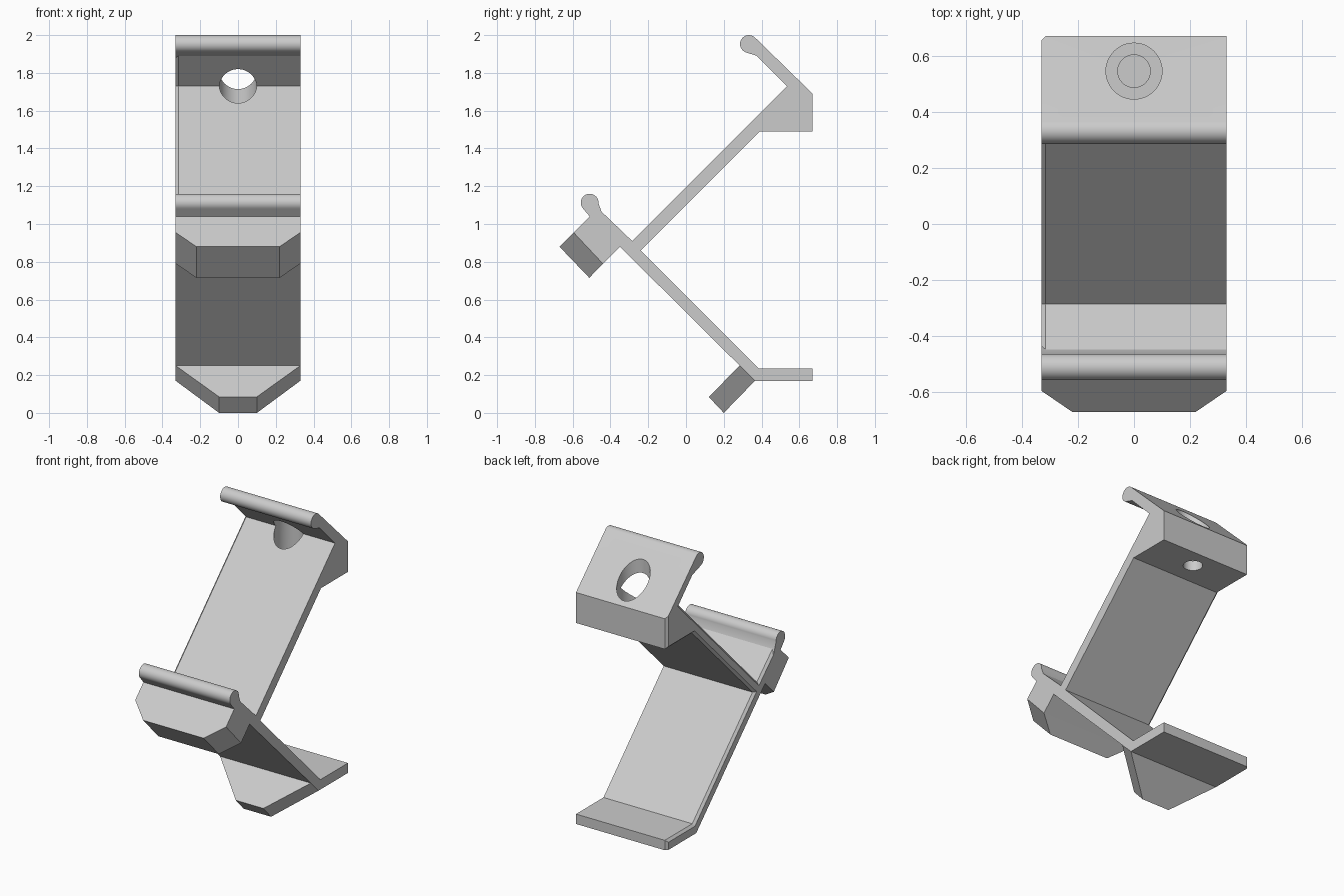
import bpy, bmesh, math
from mathutils import Vector

cube = bpy.data.objects.get("Cube")
if cube:
    bpy.data.objects.remove(cube, do_unlink=True)

HALF = 0.33      # half width of the bracket
BEVEL = 0.015    # bevel along the -x side

grey = bpy.data.materials.new("light grey plastic")
grey.use_nodes = True
COLOUR = (0.6, 0.6, 0.6, 1)
grey.diffuse_color = COLOUR
grey.node_tree.nodes["Principled BSDF"].inputs["Base Color"].default_value = COLOUR


def finish(name, bm):
    bmesh.ops.recalc_face_normals(bm, faces=bm.faces)
    mesh = bpy.data.meshes.new(name)
    bm.to_mesh(mesh)
    bm.free()
    ob = bpy.data.objects.new(name, mesh)
    bpy.context.collection.objects.link(ob)
    mesh.materials.append(grey)
    return ob


def loft(name, rings):
    """Skin a list of equal-length rings and cap both ends."""
    bm = bmesh.new()
    rows = [[bm.verts.new(p) for p in ring] for ring in rings]
    n = len(rows[0])
    for a, b in zip(rows, rows[1:]):
        for i in range(n):
            j = (i + 1) % n
            bm.faces.new((a[i], a[j], b[j], b[i]))
    bm.faces.new(rows[0])
    bm.faces.new(rows[-1])
    return finish(name, bm)


def arc(y, z, r, start, end, steps=20):
    """Points on a rounded lip, none of them bevelled."""
    angles = [math.radians(start + (end - start) * i / steps) for i in range(steps + 1)]
    return [(y + r * math.cos(t), z + r * math.sin(t), 0) for t in angles]


def inset(profile):
    """Move the flagged edges of a clockwise profile inwards by the bevel."""
    out = []
    for i, (y, z, flag) in enumerate(profile):
        py, pz, pflag = profile[i - 1]
        ny, nz, _ = profile[(i + 1) % len(profile)]
        a = Vector((z - pz, py - y)).normalized()
        b = Vector((nz - z, y - ny)).normalized()
        det = a.x * b.y - a.y * b.x
        if (flag or pflag) and abs(det) > 0.05:
            oa, ob = BEVEL * pflag, BEVEL * flag
            y, z = y + (oa * b.y - ob * a.y) / det, z + (a.x * ob - b.x * oa) / det
        out.append((y, z))
    return out


def tab(name, base, tip, tip_half):
    """Block that narrows from the full width to its tip."""
    ring = lambda pts, w: [(-w, *pts[0]), (w, *pts[0]), (w, *pts[1]), (-w, *pts[1])]
    return loft(name, [ring(base, HALF), ring(tip, tip_half)])


def drill(target, start, end, radius):
    """Cut a round hole between two points."""
    start, end = Vector(start), Vector(end)
    axis = end - start
    bm = bmesh.new()
    bmesh.ops.create_cone(bm, cap_ends=True, segments=48, radius1=radius,
                          radius2=radius, depth=axis.length)
    turn = axis.to_track_quat('Z', 'Y').to_matrix()
    for v in bm.verts:
        v.co = turn @ v.co + (start + end) / 2
    cutter = finish("hole_cutter", bm)
    cutter.hide_render = True
    mod = target.modifiers.new("hole", 'BOOLEAN')
    mod.operation = 'DIFFERENCE'
    mod.solver = 'EXACT'
    mod.object = cutter
    bpy.context.view_layer.objects.active = target
    bpy.ops.object.modifier_apply(modifier=mod.name)
    bpy.data.objects.remove(cutter, do_unlink=True)


# Side profile (y, z, bevel the following edge), clockwise
profile = (
    arc(0.333, 1.953, 0.047, 250, 45)
    + [(0.67, 1.69, 1), (0.67, 1.49, 1), (0.39, 1.49, 1), (-0.24, 0.86, 1),
       (0.385, 0.235, 1), (0.67, 0.235, 1), (0.67, 0.17, 0), (0.365, 0.17, 0),
       (-0.35, 0.88, 0), (-0.44, 0.79, 0), (-0.595, 0.955, 0), (-0.51, 1.04, 0)]
    + arc(-0.51, 1.113, 0.047, 225, -5)
    + [(-0.447, 1.065, 1), (-0.285, 0.91, 1), (0.535, 1.73, 1), (0.375, 1.89, 0)]
)
outline = [p[:2] for p in profile]
body = loft("bracket_body", [
    [(-HALF, *p) for p in inset(profile)],
    [(BEVEL - HALF, *p) for p in outline],
    [(HALF, *p) for p in outline],
])

# Tapered blocks
front_block = tab("front_block", [(-0.595, 0.955), (-0.44, 0.79)],
                  [(-0.67, 0.88), (-0.512, 0.715)], 0.22)
foot = tab("foot", [(0.285, 0.25), (0.365, 0.17)],
           [(0.12, 0.085), (0.2, 0.0)], 0.1)

# Upright screw holes, the upper one with a wide bore
drill(body, (0, 0.545, 0.1), (0, 0.545, 0.4), 0.058)
drill(body, (0, 0.545, 1.4), (0, 0.545, 1.6), 0.058)
drill(body, (0, 0.545, 1.555), (0, 0.545, 2.1), 0.1)

# Pair of slanted holes through the front block, with wider mouths
for x in (-0.108, 0.108):
    for part in (body, front_block):
        drill(part, (x, -0.69, 0.695), (x, -0.28, 1.105), 0.045)
    drill(front_block, (x, -0.69, 0.695), (x, -0.572, 0.813), 0.062)

# Smooth rounded surfaces, crisp edges
for ob in (body, front_block, foot):
    bpy.ops.object.select_all(action='DESELECT')
    ob.select_set(True)
    bpy.context.view_layer.objects.active = ob
    bpy.ops.object.shade_smooth_by_angle(angle=math.radians(25))
